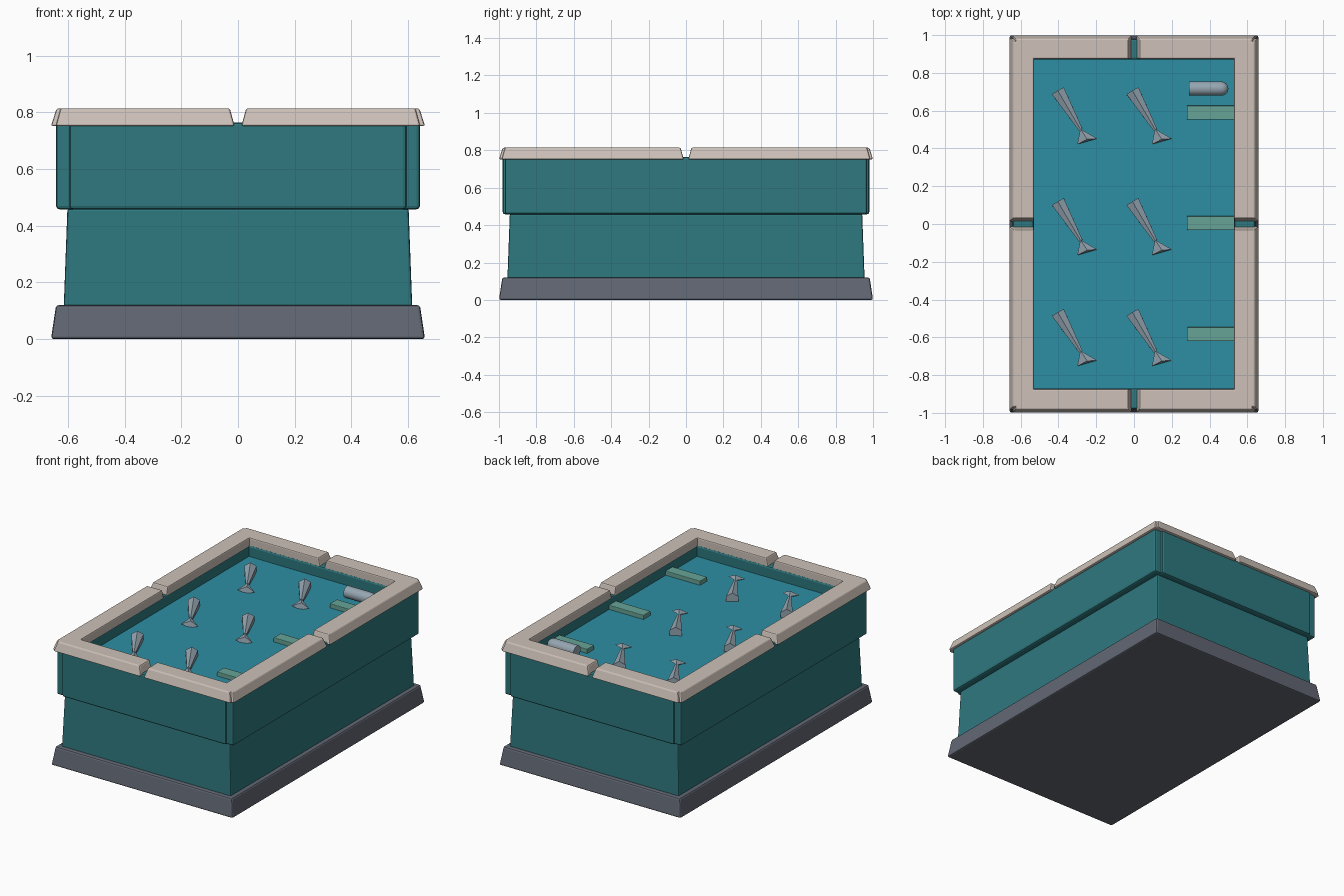
import bpy, bmesh, math
from mathutils import Vector

if "Cube" in bpy.data.objects:
    bpy.data.objects.remove(bpy.data.objects["Cube"])


def material(name, rgb):
    m = bpy.data.materials.new(name)
    lin = [(c / 255 / 12.92) if c < 11 else ((c / 255 + 0.055) / 1.055) ** 2.4 for c in rgb]
    m.diffuse_color = (*lin, 1)
    m.use_nodes = True
    m.node_tree.nodes["Principled BSDF"].inputs["Base Color"].default_value = m.diffuse_color
    return m


TEAL = material("teal_panel", (46, 120, 126))
CREAM = material("cream_rim", (205, 193, 184))
GREY = material("slate_base", (98, 103, 115))
WATER = material("blue_water", (45, 143, 163))
GREEN = material("green_ledge", (103, 163, 150))
STEEL = material("pale_steel", (150, 166, 178))


def finish(name, bm, mat, bevel=0.0, smooth=False):
    bmesh.ops.recalc_face_normals(bm, faces=bm.faces)
    me = bpy.data.meshes.new(name)
    bm.to_mesh(me)
    bm.free()
    me.materials.append(mat)
    ob = bpy.data.objects.new(name, me)
    bpy.context.collection.objects.link(ob)
    if bevel:
        b = ob.modifiers.new("Bevel", "BEVEL")
        b.width, b.segments, b.limit_method = bevel, 2, "ANGLE"
    if smooth:
        me.polygons.foreach_set("use_smooth", [True] * len(me.polygons))
        me.set_sharp_from_angle(angle=math.radians(40))
    return ob


def box(name, mat, lo, hi, inset=(0, 0, 0, 0), bevel=0.006):
    """Box whose top is drawn in by inset = (-x, +x, -y, +y)."""
    bm = bmesh.new()
    bmesh.ops.create_cube(bm, size=1)
    for v in bm.verts:
        top = v.co.z > 0
        p = [hi[i] if v.co[i] > 0 else lo[i] for i in range(3)]
        if top:
            p[0] += -inset[1] if v.co.x > 0 else inset[0]
            p[1] += -inset[3] if v.co.y > 0 else inset[2]
        v.co = p
    return finish(name, bm, mat, bevel)


# Plinth and tapered lower body
box("base", GREY, (-0.66, -1.0, 0), (0.66, 1.0, 0.12), (0.018,) * 4, 0.01)
box("lower_body", TEAL, (-0.615, -0.955, 0.11), (0.615, 0.955, 0.46), (0.013,) * 4, 0.008)

# Upper tub: floor slab, two long walls, two end walls
box("tub_floor", TEAL, (-0.58, -0.93, 0.463), (0.58, 0.93, 0.5), bevel=0)
for s, tag in ((-1, "a"), (1, "b")):
    xs = sorted((s * 0.53, s * 0.642))
    ys = sorted((s * 0.87, s * 0.98))
    box("long_wall_" + tag, TEAL, (xs[0], -0.968, 0.458), (xs[1], 0.968, 0.765), bevel=0.012)
    box("end_wall_" + tag, TEAL, (-0.595, ys[0], 0.458), (0.595, ys[1], 0.765), bevel=0.012)

# Water surface
box("water", WATER, (-0.54, -0.88, 0.64), (0.54, 0.88, 0.692), bevel=0)

# Rim: eight tapered coping pieces with a notch at the middle of each side
for sx in (-1, 1):
    for sy in (-1, 1):
        tag = ("right" if sx > 0 else "left") + ("_back" if sy > 0 else "_front")
        x0, x1 = sorted((sx * 0.53, sx * 0.66))
        y0, y1 = sorted((sy * 0.012, sy * 0.985))
        ins = (0.02 if sx < 0 else 0, 0.02 if sx > 0 else 0, 0.017, 0.017)
        box("long_rim_" + tag, CREAM, (x0, y0, 0.752), (x1, y1, 0.814), ins, 0.007)
        x0, x1 = sorted((sx * 0.012, sx * 0.643))
        y0, y1 = sorted((sy * 0.874, sy * 1.0))
        ins = (0.017, 0.017, 0.02 if sy < 0 else 0, 0.02 if sy > 0 else 0)
        box("end_rim_" + tag, CREAM, (x0, y0, 0.752), (x1, y1, 0.814), ins, 0.007)

# Green ledges along the right wall
for i, y in enumerate((-0.583, 0.005, 0.59)):
    box(f"ledge_{i + 1}", GREEN, (0.28, y - 0.037, 0.685), (0.535, y + 0.037, 0.72), bevel=0.004)

# Capsule: a lathed cylinder with a domed right end
bm = bmesh.new()
prof = [(0.29, 0), (0.29, 0.038), (0.455, 0.038)]
prof += [(0.46 + 0.04 * math.sin(a), 0.038 * math.cos(a)) for a in (0.3, 0.7, 1.1, math.pi / 2)]
vs = [bm.verts.new((x, 0.717, 0.738 + r)) for x, r in prof]
es = [bm.edges.new(p) for p in zip(vs, vs[1:])]
bmesh.ops.spin(bm, geom=vs + es, cent=(0, 0.717, 0.738), axis=(1, 0, 0), angle=math.tau, steps=16)
bmesh.ops.remove_doubles(bm, verts=bm.verts, dist=0.0005)
finish("capsule", bm, STEEL, smooth=True)


# Swimmers: six-sided tapered body with a flared tail fin
def swimmer(name, ox, oy):
    bm = bmesh.new()
    head, neck = Vector((-0.083, 0.118, 0.706)), Vector((0.038, -0.088, 0.714))
    axis = (neck - head).normalized()
    side = axis.cross(Vector((0, 0, 1))).normalized()
    up = side.cross(axis)
    rings = []
    for c, r in ((head, 0.042), (neck, 0.012)):
        angs = [math.tau * k / 6 + math.pi / 6 for k in range(6)]
        rings.append([bm.verts.new(c + r * (side * math.cos(a) + up * math.sin(a))) for a in angs])
    for k in range(6):
        j = (k + 1) % 6
        bm.faces.new((rings[0][k], rings[0][j], rings[1][j], rings[1][k]))
    bm.faces.new(rings[0])
    bm.faces.new(rings[1])
    tip = bm.verts.new((0.036, -0.083, 0.722))
    a, b, c, d = [bm.verts.new(p) for p in ((0.125, -0.135, 0.705), (0.072, -0.138, 0.728),
                                            (0.02, -0.165, 0.705), (0.072, -0.145, 0.685))]
    for p, q in ((a, b), (b, c), (c, d), (d, a)):
        bm.faces.new((tip, p, q))
    bm.faces.new((a, b, c, d))
    bmesh.ops.translate(bm, verts=bm.verts, vec=(ox, oy, 0))
    finish(name, bm, STEEL)


for i, x in enumerate((-0.32, 0.075)):
    for j, y in enumerate((-0.587, 0.0, 0.587)):
        swimmer(f"swimmer_{i + 1}_{j + 1}", x, y)
